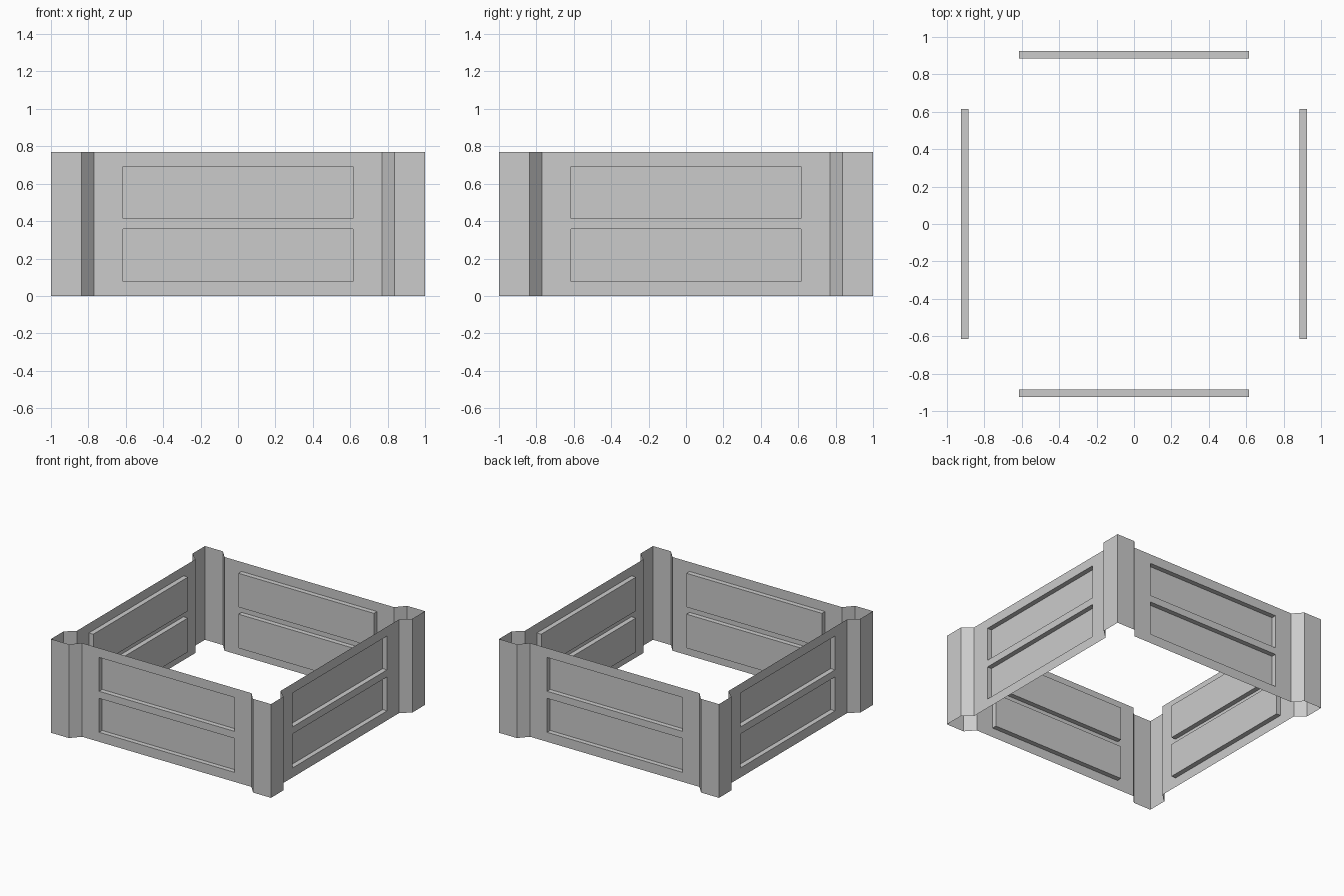
import bpy, bmesh
from math import pi
from mathutils import Matrix, Vector

if "Cube" in bpy.data.objects:
    bpy.data.objects.remove(bpy.data.objects["Cube"])

HEIGHT = 0.77
WALL, DEPTH = 0.925, 0.04          # wall plane distance, recess depth
WALL_END, POST_END = 0.77, 0.837   # chamfer between wall and post
XS = [-WALL_END, -0.615, 0.615, WALL_END]
ZS = [0, 0.078, 0.357, 0.415, 0.693, HEIGHT]


def finish(bm, name, turn):
    bm.transform(Matrix.Rotation(turn * pi / 2, 4, 'Z'))
    mesh = bpy.data.meshes.new(name)
    bm.to_mesh(mesh)
    bm.free()
    bpy.context.collection.objects.link(bpy.data.objects.new(name, mesh))


# Single-sheet wall with two recessed panels, facing -y before turning
def wall(name, turn):
    bm = bmesh.new()
    grid = [[bm.verts.new((x, -WALL, z)) for x in XS] for z in ZS]
    panels = []
    for j in range(len(ZS) - 1):
        for i in range(len(XS) - 1):
            f = bm.faces.new((grid[j][i], grid[j][i + 1],
                              grid[j + 1][i + 1], grid[j + 1][i]))
            if i == 1 and j in (1, 3):
                panels.append(f)
    pushed = bmesh.ops.extrude_discrete_faces(bm, faces=panels)["faces"]
    for f in pushed:
        bmesh.ops.translate(bm, verts=f.verts, vec=Vector((0, DEPTH, 0)))
    finish(bm, name, turn)


# Open corner post: square outer corner with chamfers back to the walls
def post(name, turn):
    bm = bmesh.new()
    profile = [(WALL_END, -WALL), (POST_END, -1), (1, -1),
               (1, -POST_END), (WALL, -WALL_END)]
    low = [bm.verts.new((x, y, 0)) for x, y in profile]
    top = [bm.verts.new((x, y, HEIGHT)) for x, y in profile]
    for i in range(len(profile) - 1):
        bm.faces.new((low[i], low[i + 1], top[i + 1], top[i]))
    finish(bm, name, turn)


# Four walls and four posts around the square
for turn, side in enumerate(("front", "right", "back", "left")):
    wall(side + "_wall", turn)
for turn, corner in enumerate(("front_right", "back_right", "back_left", "front_left")):
    post(corner + "_post", turn)
